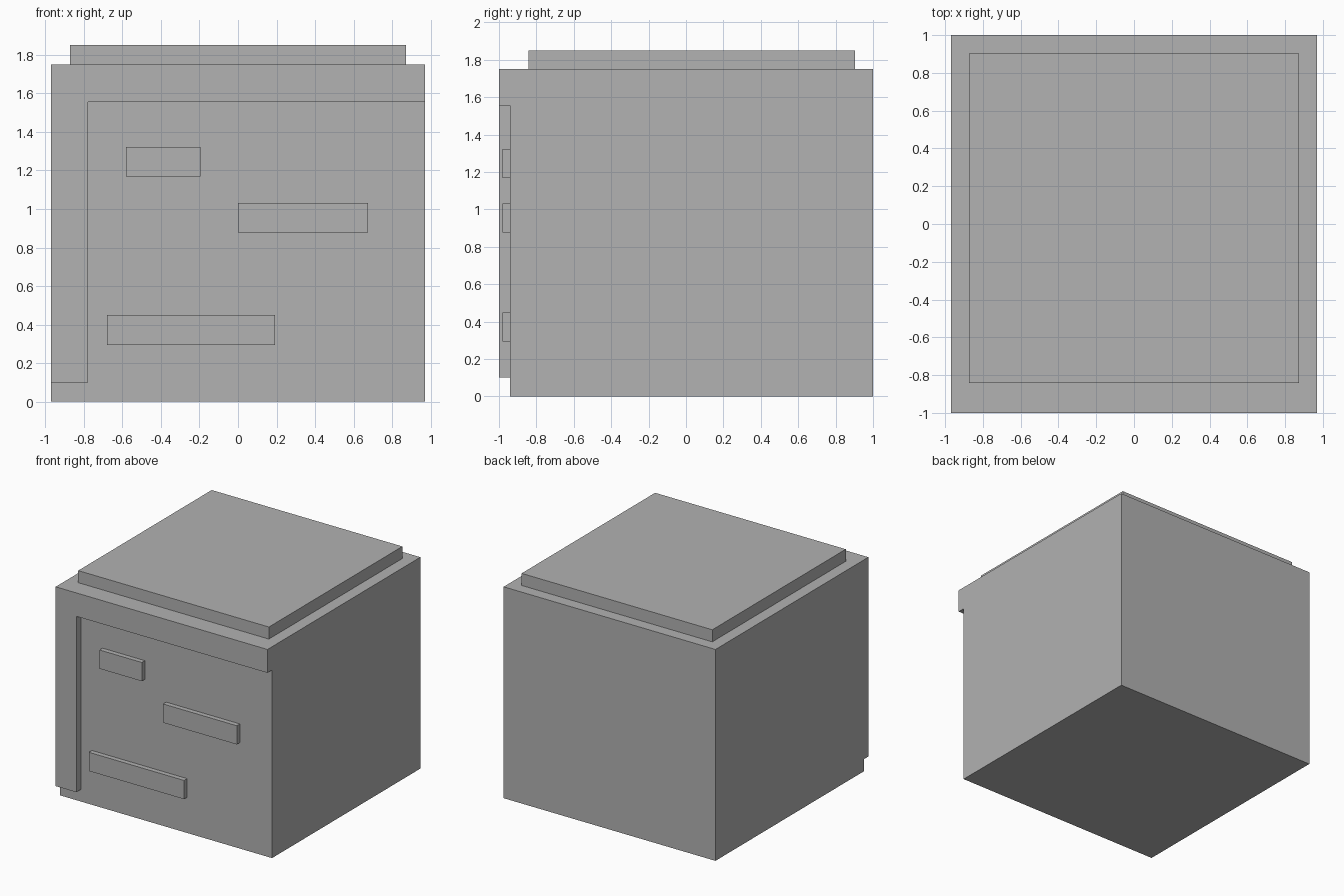
import bpy
import bmesh

if "Cube" in bpy.data.objects:
    bpy.data.objects.remove(bpy.data.objects["Cube"])

grey = bpy.data.materials.new("plain grey")
grey.diffuse_color = (0.445, 0.445, 0.445, 1)
grey.use_nodes = True
grey.node_tree.nodes["Principled BSDF"].inputs["Base Color"].default_value = grey.diffuse_color


def finish(name, bm):
    bmesh.ops.recalc_face_normals(bm, faces=bm.faces)
    mesh = bpy.data.meshes.new(name)
    bm.to_mesh(mesh)
    bm.free()
    mesh.materials.append(grey)
    obj = bpy.data.objects.new(name, mesh)
    bpy.context.collection.objects.link(obj)
    return obj


def extruded(name, profile, y_front, y_back):
    """Extrude an (x, z) outline from y_front to y_back."""
    bm = bmesh.new()
    face = bm.faces.new([bm.verts.new((x, y_front, z)) for x, z in profile])
    side = bmesh.ops.extrude_face_region(bm, geom=[face])["geom"]
    verts = [v for v in side if isinstance(v, bmesh.types.BMVert)]
    bmesh.ops.translate(bm, verts=verts, vec=(0, y_back - y_front, 0))
    return finish(name, bm)


def box(name, x0, x1, y0, y1, z0, z1):
    return extruded(name, [(x0, z0), (x1, z0), (x1, z1), (x0, z1)], y0, y1)


HALF, FACE_Y, TOP = 0.97, -0.94, 1.75

# Main block and raised lid
box("body", -HALF, HALF, FACE_Y, 1.0, 0, TOP)
box("lid", -0.873, 0.873, -0.843, 0.903, TOP, 1.85)

# L-shaped trim along the left and top of the front
extruded("front_trim", [(-HALF, 0.10), (-0.78, 0.10), (-0.78, 1.556),
                        (HALF, 1.556), (HALF, TOP), (-HALF, TOP)], -1.0, FACE_Y)

# Raised bars on the front
bars = [(-0.582, -0.195, 1.168), (0.0, 0.675, 0.877), (-0.68, 0.192, 0.295)]
for i, (x0, x1, z0) in enumerate(bars, 1):
    box(f"front_bar_{i}", x0, x1, -0.98, FACE_Y, z0, z0 + 0.155)
